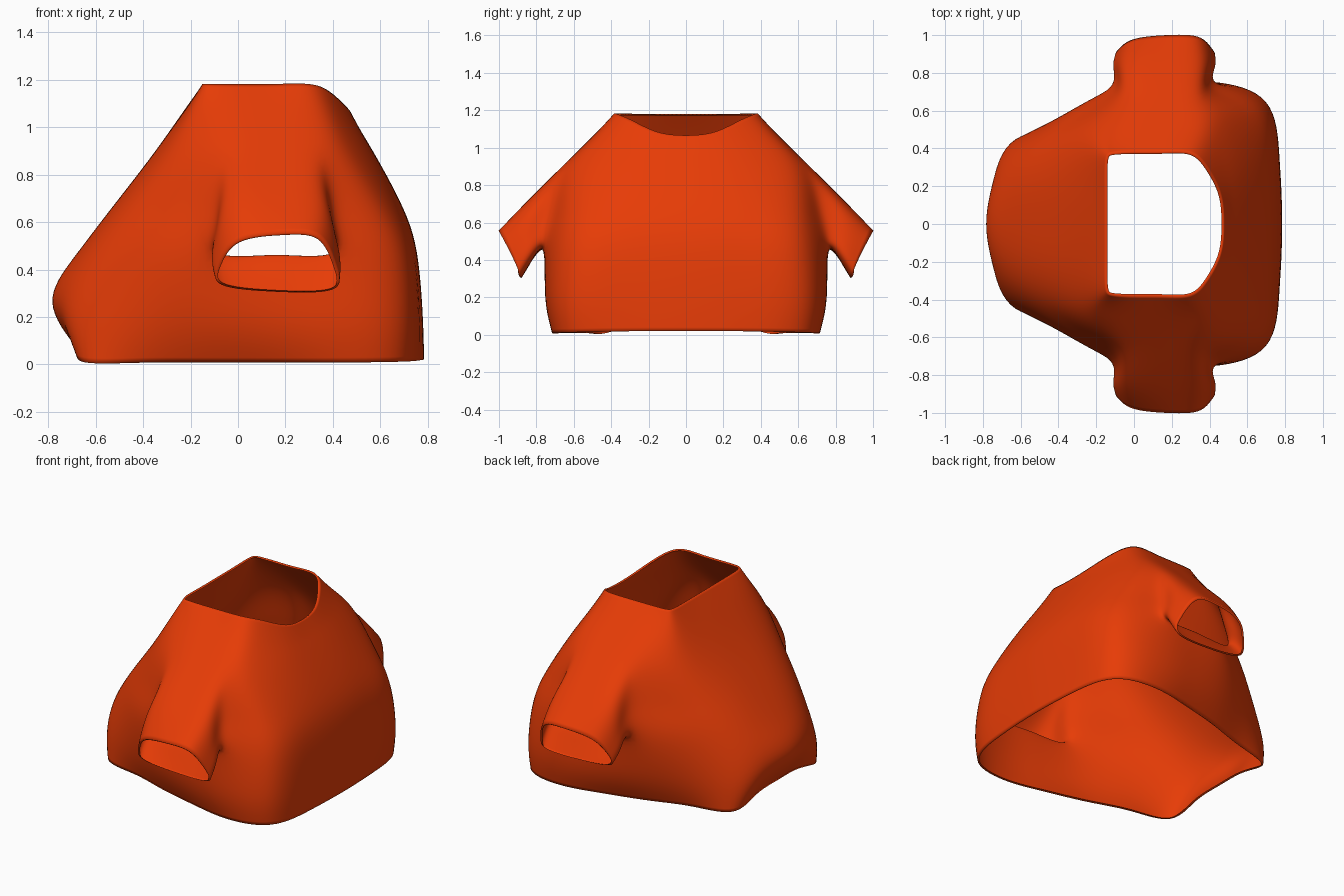
import bpy, bmesh
from mathutils import Vector

if "Cube" in bpy.data.objects:
    bpy.data.objects.remove(bpy.data.objects["Cube"])


def ring(z_back, z_side, z_front, x_back, side, x_front, back_curve=0.15):
    """Half outline of the garment at one level, from back centre to front centre."""
    pts = [(x, y, z_side) for x, y in side]
    (bx, by), (fx, fy) = side[0], side[-1]
    pts[-1] = (fx, fy, z_side + 0.3 * (z_front - z_side))
    start = [(x_back, 0, z_back),
             (x_back + back_curve * (bx - x_back), by * 0.52, z_back + 0.15 * (z_side - z_back))]
    end = [(x_front + 0.17 * (fx - x_front), fy * 0.53, z_front + 0.15 * (z_side - z_front)),
           (x_front, 0, z_front)]
    return [Vector(p) for p in start + pts + end]


# Body levels, hem to neck
rings = [
    ring(.06, .008, .02, -.675, [(-.65, .435), (-.40, .51), (-.14, .595), (.16, .67), (.42, .715), (.69, .64)], .785),
    ring(.26, .20, .20, -.787, [(-.65, .42), (-.37, .57), (-.11, .68), (.16, .735), (.42, .75), (.70, .65)], .78, .29),
    ring(.45, .46, .45, -.69, [(-.55, .42), (-.33, .60), (-.11, .725), (.16, .755), (.425, .75), (.68, .62)], .758, .2),
    ring(.65, .65, .65, -.54, [(-.44, .43), (-.27, .58), (-.10, .71), (.16, .75), (.41, .71), (.60, .60)], .70),
    ring(.87, .875, .87, -.37, [(-.31, .42), (-.20, .55), (-.05, .655), (.16, .685), (.35, .66), (.48, .55)], .585),
    ring(1.06, 1.06, .98, -.235, [(-.215, .37), (-.15, .45), (-.02, .495), (.16, .50), (.32, .485), (.42, .41)], .52),
    ring(1.18, 1.182, 1.067, -.15, [(-.148, .335), (-.11, .375), (0, .38), (.15, .38), (.30, .375), (.39, .29)], .473),
]

bm = bmesh.new()
grid = [[None if (r, c) == (3, 5) else bm.verts.new(p) for c, p in enumerate(row)]
        for r, row in enumerate(rings)]
for r in range(len(grid) - 1):
    for c in range(len(grid[0]) - 1):
        if r in (2, 3) and c in (4, 5):
            continue  # arm hole
        bm.faces.new([grid[r][c], grid[r][c + 1], grid[r + 1][c + 1], grid[r + 1][c]])

# Sleeve grown out of the arm hole
loop = [grid[r][c] for r, c in ((2, 4), (2, 5), (2, 6), (3, 6), (4, 6), (4, 5), (4, 4), (3, 4))]
sleeve_mid = [(-.085, .82, .415), (.16, .825, .395), (.405, .82, .415), (.413, .84, .53),
              (.35, .84, .695), (.16, .86, .70), (-.03, .84, .695), (-.095, .84, .53)]
sleeve_end = [(-.07, .89, .335), (.16, .88, .307), (.40, .885, .315), (.413, .925, .41),
              (.345, .99, .535), (.19, 1.0, .552), (.00, .98, .522), (-.08, .925, .42)]
for section in (sleeve_mid, sleeve_end):
    new = [bm.verts.new(p) for p in section]
    for i in range(8):
        j = (i + 1) % 8
        bm.faces.new((loop[i], loop[j], new[j], new[i]))
    loop = new
bmesh.ops.recalc_face_normals(bm, faces=bm.faces[:])
if sum(f.normal.dot(f.calc_center_median() - Vector((0, 0, .4))) for f in bm.faces) < 0:
    bmesh.ops.reverse_faces(bm, faces=bm.faces[:])
for f in bm.faces:
    f.smooth = True

mesh = bpy.data.meshes.new("shirt")
bm.to_mesh(mesh)
bm.free()
shirt = bpy.data.objects.new("shirt", mesh)
bpy.context.collection.objects.link(shirt)

mirror = shirt.modifiers.new("mirror", 'MIRROR')
mirror.use_axis = (False, True, False)
mirror.use_clip = True
subsurf = shirt.modifiers.new("smooth", 'SUBSURF')
subsurf.levels = subsurf.render_levels = 3

# Move the cage so the smoothed surface passes through the drawn points
targets = [v.co.copy() for v in mesh.vertices]
for _ in range(4):
    dg = bpy.context.evaluated_depsgraph_get()
    dg.update()
    ev = shirt.evaluated_get(dg)
    em = ev.to_mesh()
    now = [em.vertices[i].co.copy() for i in range(len(targets))]
    ev.to_mesh_clear()
    for v, t, n in zip(mesh.vertices, targets, now):
        d = (t - n) * 0.8
        if abs(t.y) < 1e-6:
            d.y = 0
        v.co += d
    mesh.update()
    shirt.update_tag()

# Thin turned-in edge at the openings
rim = shirt.modifiers.new("rim", 'SOLIDIFY')
rim.thickness = 0.012
rim.offset = -1
rim.use_rim_only = True

mat = bpy.data.materials.new("orange_cloth")
mat.diffuse_color = (0.8, 0.045, 0.002, 1)
mat.use_nodes = True
mat.node_tree.nodes["Principled BSDF"].inputs["Base Color"].default_value = mat.diffuse_color
mesh.materials.append(mat)
